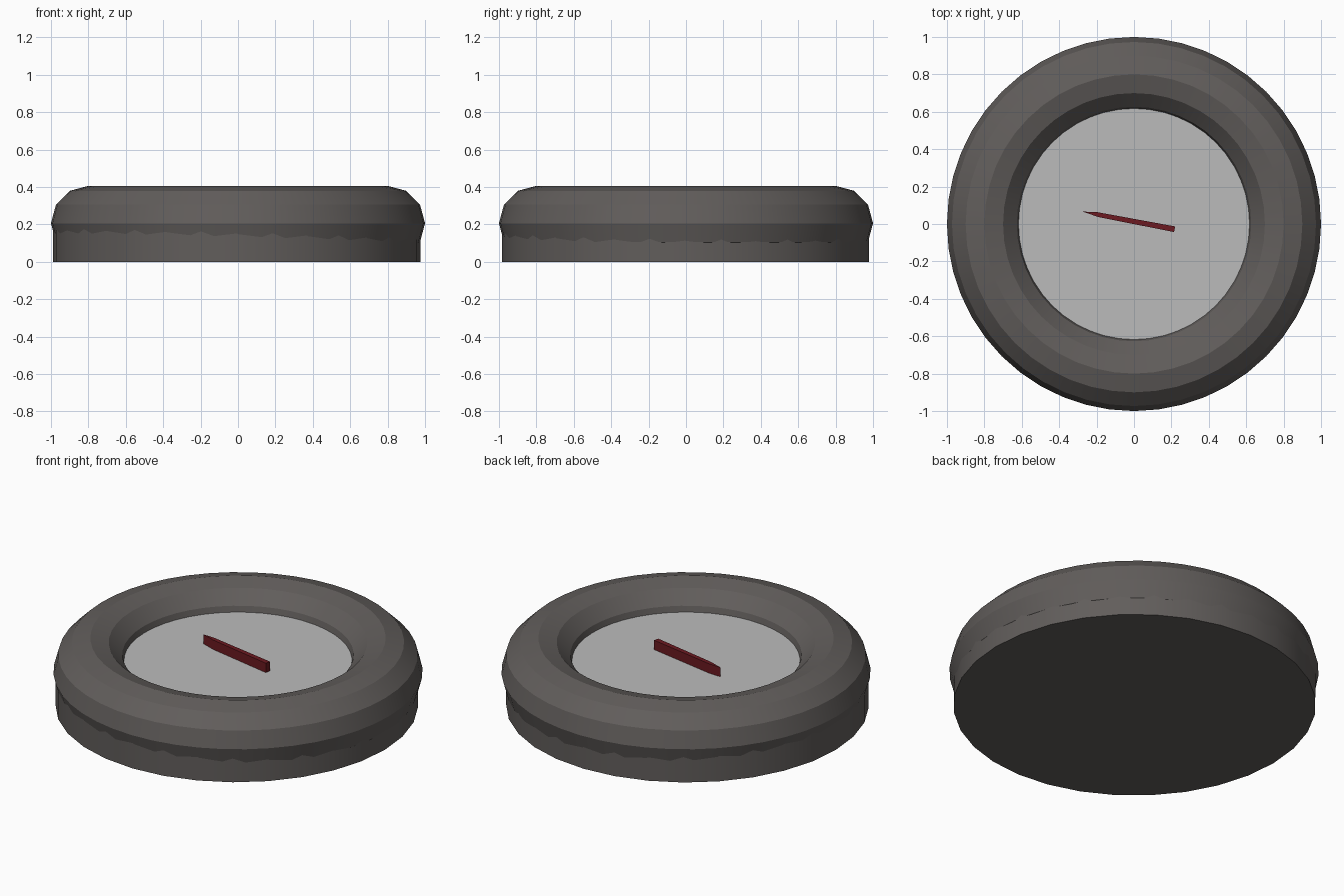
import bpy, bmesh, math

if "Cube" in bpy.data.objects:
    bpy.data.objects.remove(bpy.data.objects["Cube"])

def material(name, rgb):
    m = bpy.data.materials.new(name)
    m.diffuse_color = (*rgb, 1)
    m.use_nodes = True
    m.node_tree.nodes["Principled BSDF"].inputs["Base Color"].default_value = m.diffuse_color
    return m

def finish(name, mat, smooth=True):
    ob = bpy.context.object
    ob.name = name
    ob.data.materials.append(mat)
    if smooth:
        bpy.ops.object.shade_smooth_by_angle(angle=math.radians(25))
    return ob

def disc(name, mat, radius, z0, z1, sides, x=0, y=0):
    bpy.ops.mesh.primitive_cylinder_add(vertices=sides, radius=radius, depth=z1 - z0,
                                        location=(x, y, (z0 + z1) / 2))
    return finish(name, mat)

casing = material("dark_metal", (0.12, 0.11, 0.105))
face = material("pale_metal", (0.5, 0.5, 0.5))
red = material("needle_red", (0.15, 0.01, 0.015))

# Rounded outer ring
bpy.ops.mesh.primitive_torus_add(major_radius=0.8, minor_radius=0.2, major_segments=48,
                                 minor_segments=12, location=(0, 0, 0.206))
finish("bezel_ring", casing)

# Base drum and recessed dial plate
disc("base_drum", casing, 0.982, 0.0, 0.2, 32, -0.007, -0.003)
disc("dial_plate", face, 0.625, 0.22, 0.272, 48)

# Pointed needle: outline extruded upward
outline = [(-0.273, 0.066), (-0.19, 0.037), (0.214, -0.043), (0.22, -0.013), (-0.2, 0.064)]
bm = bmesh.new()
base = bm.faces.new([bm.verts.new((x, y, 0.268)) for x, y in outline])
top = bmesh.ops.extrude_face_region(bm, geom=[base])["geom"]
bmesh.ops.translate(bm, vec=(0, 0, 0.06),
                    verts=[v for v in top if isinstance(v, bmesh.types.BMVert)])
bmesh.ops.recalc_face_normals(bm, faces=bm.faces)
mesh = bpy.data.meshes.new("needle")
bm.to_mesh(mesh)
bm.free()
needle = bpy.data.objects.new("needle", mesh)
bpy.context.collection.objects.link(needle)
bpy.context.view_layer.objects.active = needle
finish("needle", red, smooth=False)
